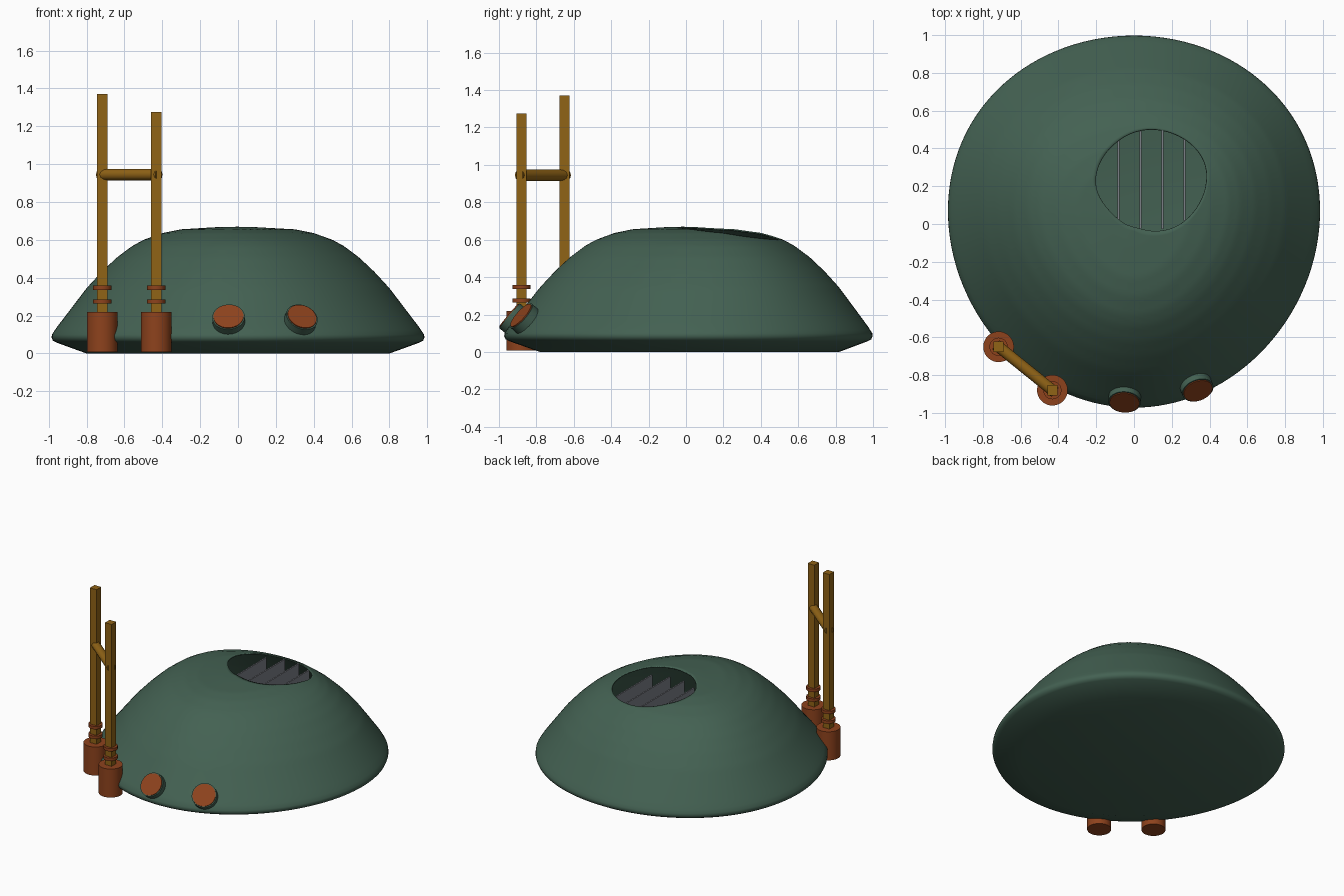
import bpy, math
from mathutils import Vector, Matrix

if "Cube" in bpy.data.objects:
    bpy.data.objects.remove(bpy.data.objects["Cube"], do_unlink=True)


def material(name, colour):
    m = bpy.data.materials.new(name)
    m.use_nodes = True
    m.diffuse_color = (*colour, 1)
    m.node_tree.nodes["Principled BSDF"].inputs["Base Color"].default_value = (*colour, 1)
    return m


GREEN = material("dark green", (0.057, 0.12, 0.085))
RUST = material("rust orange", (0.27, 0.055, 0.012))
WOOD = material("wood brown", (0.28, 0.125, 0.008))
GREY = material("slate grey", (0.2, 0.21, 0.24))


def finish(name, mat, smooth_angle=35):
    ob = bpy.context.object
    ob.name = name
    ob.data.materials.append(mat)
    if smooth_angle:
        bpy.ops.object.shade_smooth_by_angle(angle=math.radians(smooth_angle))
    return ob


def rod(name, mat, a, b, radius, sides=48):
    a, b = Vector(a), Vector(b)
    bpy.ops.mesh.primitive_cylinder_add(vertices=sides, radius=radius, depth=(b - a).length,
                                        location=(a + b) / 2,
                                        rotation=(b - a).to_track_quat("Z", "Y").to_euler())
    return finish(name, mat)


def block(name, mat, low, high):
    low, high = Vector(low), Vector(high)
    bpy.ops.mesh.primitive_cube_add(size=1)
    ob = bpy.context.object
    ob.data.transform(Matrix.Translation((low + high) / 2) @ Matrix.Diagonal((*(high - low), 1)))
    return finish(name, mat, 0)


# Dome section from the crown to the rim, then the tucked-under edge
CROWN = [(0, 0.67), (0.12, 0.667), (0.3, 0.656), (0.4, 0.636), (0.5, 0.6), (0.56, 0.567),
         (0.64, 0.507), (0.72, 0.432), (0.8, 0.345), (0.88, 0.24), (0.96, 0.135), (0.983, 0.1)]
UNDER = [(0.985, 0.085), (0.978, 0.068), (0.96, 0.058), (0.8, 0)]
RIM = CROWN[-1][0]
HOLE, HOLE_RX, HOLE_RY = Vector((0.095, 0.235)), 0.297, 0.265


def crown_height(r):
    for (r0, z0), (r1, z1) in zip(CROWN, CROWN[1:]):
        if r <= r1:
            return z0 + (z1 - z0) * (r - r0) / (r1 - r0)
    return CROWN[-1][1]


def egg(p):
    """Offset that makes the round plan fuller at the back."""
    t = math.atan2(p.y, p.x)
    a, b = 0.0265, 0.014
    out = a * math.sin(t) + b * math.sin(3 * t)
    along = a * math.cos(t) + 3 * b * math.cos(3 * t)
    amount = 1.65 * math.sin(math.pi * 0.8 * p.length)
    c, s = math.cos(t), math.sin(t)
    return amount * Vector((out * c - along * s, out * s + along * c))


def build_dome(steps=128, rings=44):
    spokes = [Vector((math.cos(math.tau * i / steps), math.sin(math.tau * i / steps)))
              for i in range(steps)]
    verts = []
    # Rings blend from the oval opening to the round rim
    for k in range(rings + 1):
        for d in spokes:
            edge = HOLE + Vector((d.x * HOLE_RX, d.y * HOLE_RY))
            p = (edge - egg(edge)).lerp(d * RIM, k / rings)
            verts.append((*(p + egg(p)), crown_height(p.length)))
    for r, z in UNDER:
        verts += [(*(d * r + egg(d * r)), z) for d in spokes]
    faces = []
    for k in range(rings + len(UNDER)):
        for i in range(steps):
            a, b = k * steps + i, k * steps + (i + 1) % steps
            faces.append((a, a + steps, b + steps, b))
    faces.append(tuple(reversed(range(len(verts) - steps, len(verts)))))
    me = bpy.data.meshes.new("dome")
    me.from_pydata(verts, [], faces)
    ob = bpy.data.objects.new("dome", me)
    bpy.context.collection.objects.link(ob)
    bpy.ops.object.select_all(action="DESELECT")
    ob.select_set(True)
    bpy.context.view_layer.objects.active = ob
    finish("dome", GREEN, 45)
    wall = ob.modifiers.new("wall", "SOLIDIFY")
    wall.thickness, wall.offset = 0.008, -1


build_dome()

# Upright vent slats under the opening
for i in range(4):
    x = -0.083 + 0.117 * i
    half = HOLE_RY * math.sqrt(1 - ((x - HOLE.x) / HOLE_RX) ** 2)
    block(f"vent_slat_{i + 1}", GREY, (x - 0.005, HOLE.y - half, 0.4),
          (x + 0.005, HOLE.y + half, 0.6))

# Round portholes leaning with the dome wall
tilt = math.radians(40)
for i, (x, y) in enumerate([(-0.05, -0.943), (0.338, -0.88)]):
    side = Vector((x, y, 0)).normalized()
    normal = side * math.cos(tilt) + Vector((0, 0, math.sin(tilt)))
    centre = Vector((x, y, 0.193))
    rod(f"porthole_frame_{i + 1}", GREEN, centre - normal * 0.06, centre, 0.086)
    rod(f"porthole_pane_{i + 1}", RUST, centre - normal * 0.01, centre + normal * 0.006, 0.079)

# Two square posts with rust sockets and collars
posts = [(-0.717, -0.65, 1.37), (-0.432, -0.88, 1.275)]
for i, (x, y, top) in enumerate(posts):
    rod(f"post_socket_{i + 1}", RUST, (x, y, 0.008), (x, y, 0.22), 0.081)
    block(f"post_{i + 1}", WOOD, (x - 0.027, y - 0.027, 0.2), (x + 0.027, y + 0.027, top))
    for k, z in enumerate((0.275, 0.347)):
        rod(f"post_collar_{i + 1}_{k + 1}", RUST, (x, y, z - 0.011), (x, y, z + 0.011), 0.048)

# Crossbar running just past both posts
a, b = (Vector((x, y, 0.945)) for x, y, _ in posts)
reach = (b - a).normalized() * 0.018
rod("crossbar", WOOD, a - reach, b + reach, 0.03, 12)
